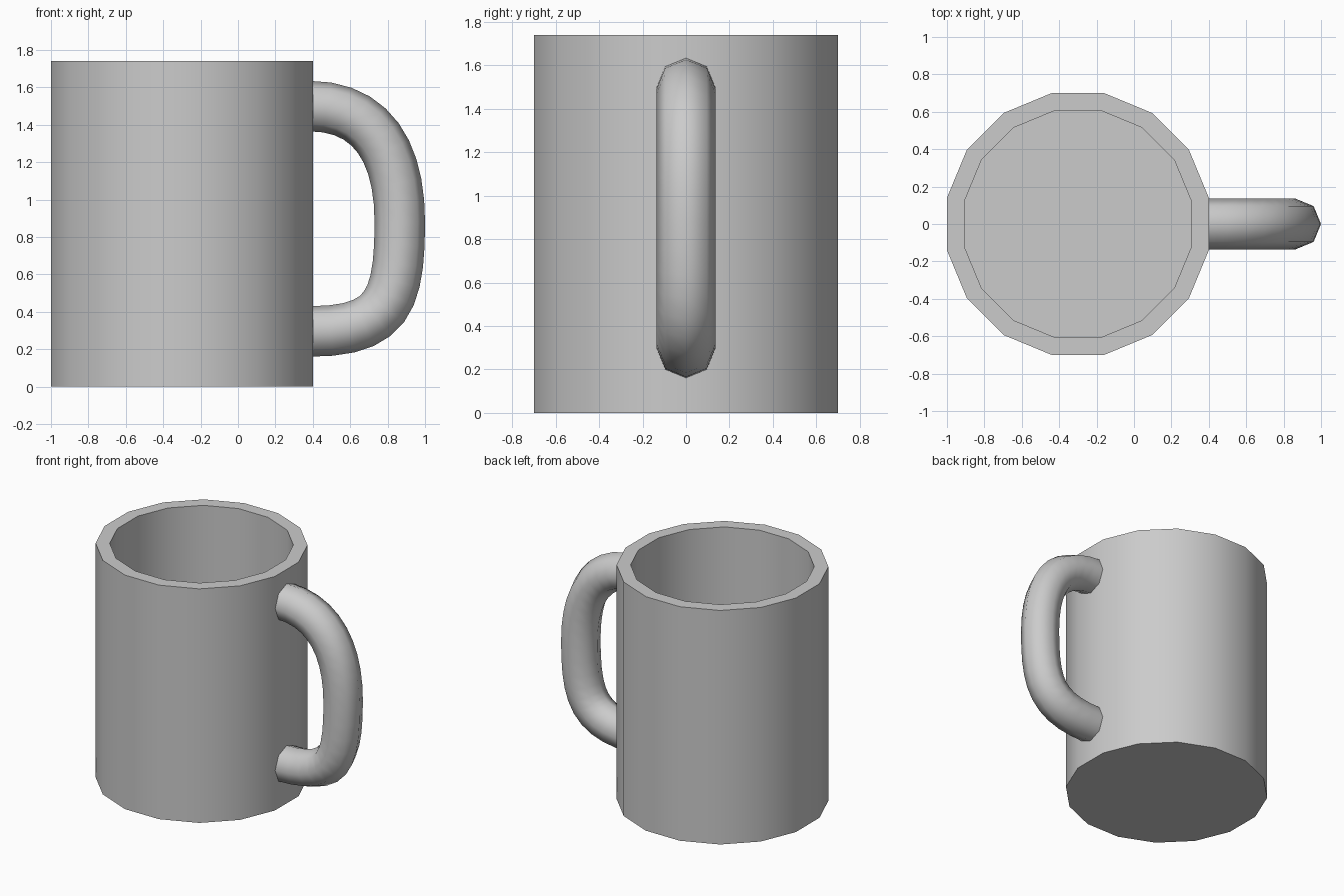
import bpy, bmesh, math

if "Cube" in bpy.data.objects:
    bpy.data.objects.remove(bpy.data.objects["Cube"])

SIDES = 16
CX = -0.3            # axis of the cup
HEIGHT = 1.74
R_OUT, R_IN = 0.714, 0.619
FLOOR = 0.1


def ring(bm, radius, z):
    """One 16-sided ring with a flat side facing the handle."""
    angles = [2 * math.pi * (i + 0.5) / SIDES for i in range(SIDES)]
    return [bm.verts.new((CX + radius * math.cos(a), radius * math.sin(a), z))
            for a in angles]


# Cup: outer wall, rim, inner wall, closed floor and base
bm = bmesh.new()
rings = [ring(bm, r, z) for r, z in
         [(R_OUT, 0), (R_OUT, HEIGHT), (R_IN, HEIGHT), (R_IN, FLOOR)]]
for a, b in zip(rings, rings[1:]):
    for i in range(SIDES):
        j = (i + 1) % SIDES
        bm.faces.new((a[i], a[j], b[j], b[i]))
bm.faces.new(rings[0][::-1])
bm.faces.new(rings[-1])
bmesh.ops.recalc_face_normals(bm, faces=bm.faces)
mesh = bpy.data.meshes.new("cup_body")
bm.to_mesh(mesh)
bm.free()
cup = bpy.data.objects.new("cup_body", mesh)
bpy.context.collection.objects.link(cup)
bpy.context.view_layer.objects.active = cup
cup.select_set(True)
bpy.ops.object.shade_smooth_by_angle(angle=math.radians(30))

# Handle: eight-sided tube swept along a bent path, ends set into the wall
curve = bpy.data.curves.new("handle", "CURVE")
curve.dimensions = "3D"
curve.bevel_depth = 0.135
curve.bevel_resolution = 2
curve.resolution_u = 10
curve.use_fill_caps = True
spline = curve.splines.new("BEZIER")
spline.bezier_points.add(2)
# left handle, point, right handle as (x, z)
path = [((0.2, 1.5), (0.38, 1.5), (0.72, 1.5)),
        ((0.865, 1.25), (0.865, 0.88), (0.865, 0.45)),
        ((0.80, 0.295), (0.38, 0.295), (0.2, 0.295))]
for p, (left, co, right) in zip(spline.bezier_points, path):
    p.handle_left_type = p.handle_right_type = "FREE"
    p.handle_left = (left[0], 0, left[1])
    p.co = (co[0], 0, co[1])
    p.handle_right = (right[0], 0, right[1])
spline.use_smooth = True
handle = bpy.data.objects.new("handle", curve)
bpy.context.collection.objects.link(handle)
